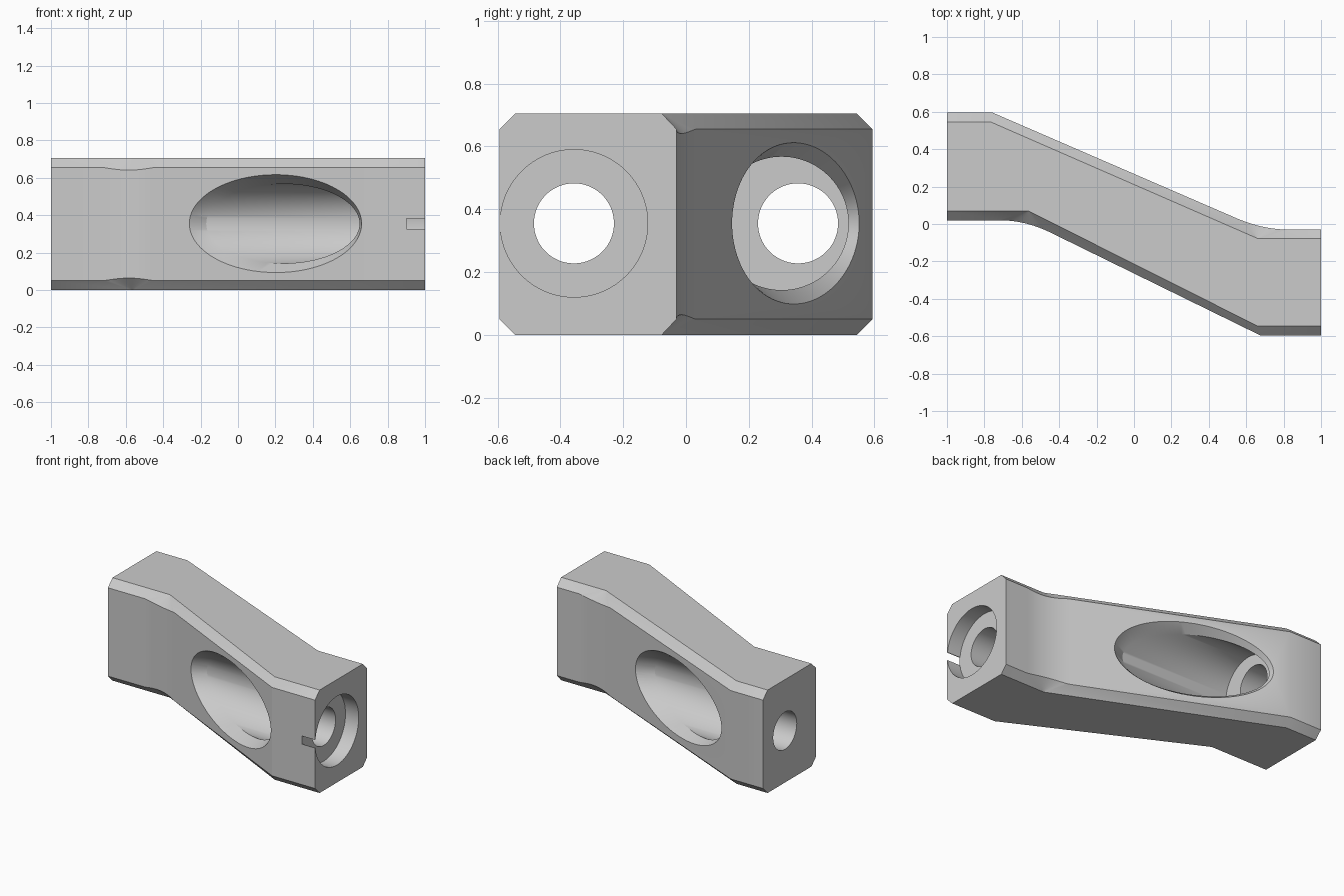
import bpy
import bmesh
import math
from mathutils import Matrix, Vector

cube = bpy.data.objects.get("Cube")
if cube:
    bpy.data.objects.remove(cube, do_unlink=True)

HEIGHT, CHAMFER, MID = 0.705, 0.05, 0.355
HALF_Y, BORE_Y, SEG = 0.595, 0.357, 96

grey = bpy.data.materials.new("plain grey")
grey.use_nodes = True
grey.diffuse_color = (0.6, 0.6, 0.6, 1)
grey.node_tree.nodes["Principled BSDF"].inputs["Base Color"].default_value = (0.6, 0.6, 0.6, 1)


def loft(name, rings):
    """Closed solid skinned through rings of equal point count."""
    bm = bmesh.new()
    loops = [[bm.verts.new(p) for p in ring] for ring in rings]
    n = len(loops[0])
    for a, b in zip(loops, loops[1:]):
        for i in range(n):
            j = (i + 1) % n
            bm.faces.new((a[i], a[j], b[j], b[i]))
    bm.faces.new(loops[0])
    bm.faces.new(loops[-1])
    bmesh.ops.recalc_face_normals(bm, faces=bm.faces)
    mesh = bpy.data.meshes.new(name)
    bm.to_mesh(mesh)
    bm.free()
    mesh.materials.append(grey)
    obj = bpy.data.objects.new(name, mesh)
    bpy.context.collection.objects.link(obj)
    return obj


def bend(start, corner, end, steps=12):
    """Fillet points with a 0..1 bump weight."""
    a, c, e = Vector(start), Vector(corner), Vector(end)
    for k in range(steps + 1):
        t = k / steps
        yield a * (1 - t) ** 2 + c * 2 * t * (1 - t) + e * t * t, math.sin(math.pi * t)


# Offset arm: plan outline with filleted inner bends and chamfered long edges
side, inset, dip = [], [], []


def corner(outer, inner):
    side.append(Vector(outer))
    inset.append(Vector(inner))
    dip.append(0)


def fillet(start, mid, end, inner):
    for p, bump in bend(start, mid, end):
        side.append(p)
        inset.append(Vector(inner) + (p - Vector(mid)) * 0.03)
        dip.append(0.014 * bump)


corner((-1, HALF_Y), (-1, 0.545))
corner((-0.755, HALF_Y), (-0.765, 0.545))
fillet((0.55, 0.03), (0.69, -0.03), (0.83, -0.03), (0.66, -0.077))
corner((1, -0.03), (1, -0.077))
corner((1, -HALF_Y), (1, -0.545))
corner((0.674, -HALF_Y), (0.66, -0.545))
fillet((-0.45, -0.044), (-0.582, 0.02), (-0.72, 0.02), (-0.565, 0.07))
corner((-1, 0.02), (-1, 0.07))

arm = loft("offset_arm", [
    [(p.x, p.y, 0) for p in inset],
    [(p.x, p.y, CHAMFER + d) for p, d in zip(side, dip)],
    [(p.x, p.y, HEIGHT - CHAMFER - d) for p, d in zip(side, dip)],
    [(p.x, p.y, HEIGHT) for p in inset],
])


def bore(name, y, radius, x0, x1):
    angles = [math.tau * i / SEG for i in range(SEG)]
    return loft(name, [[(x, y + radius * math.cos(a), MID + radius * math.sin(a))
                        for a in angles] for x in (x0, x1)])


def pocket(name, turn):
    """Round pocket along x, flared where it breaks out of the sloping face."""
    mouth, throat, floor = [], [], []
    for i in range(SEG):
        c, s = math.cos(math.tau * i / SEG), math.sin(math.tau * i / SEG)
        inner = Vector((0.24 + 0.41 * c, -0.305 - 0.2125 * c, MID + 0.2125 * s))
        rim = Vector((0.2 + 0.46 * c, -0.36 - 0.223 * c, MID + 0.26 * s))
        mouth.append(inner + (rim - inner) * 1.5)
        throat.append(inner)
        floor.append(Vector((0.66, inner.y, inner.z)))
    spin = Matrix.Rotation(turn, 3, "Z")
    return loft(name, [[spin @ p for p in ring] for ring in (mouth, throat, floor)])


# Cutters: two flared pockets, two bolt holes, a counterbore and a key slot
slot = [(0.9, -0.7), (1.1, -0.7), (1.1, -0.5), (0.9, -0.5)]
cutters = [
    pocket("front_pocket_cutter", 0),
    pocket("back_pocket_cutter", math.pi),
    bore("left_hole_cutter", -BORE_Y, 0.1275, 0.55, 1.1),
    bore("right_hole_cutter", BORE_Y, 0.1275, -1.1, -0.55),
    bore("counterbore_cutter", -BORE_Y, 0.235, 0.9, 1.1),
    loft("key_slot_cutter", [[(x, y, z) for x, y in slot] for z in (0.327, 0.383)]),
]

bpy.ops.object.select_all(action="DESELECT")
arm.select_set(True)
bpy.context.view_layer.objects.active = arm
for cutter in cutters:
    mod = arm.modifiers.new(cutter.name, "BOOLEAN")
    mod.operation, mod.solver, mod.object = "DIFFERENCE", "EXACT", cutter
    bpy.ops.object.modifier_apply(modifier=mod.name)
    bpy.data.objects.remove(cutter, do_unlink=True)

bpy.ops.object.shade_smooth_by_angle(angle=math.radians(25))
